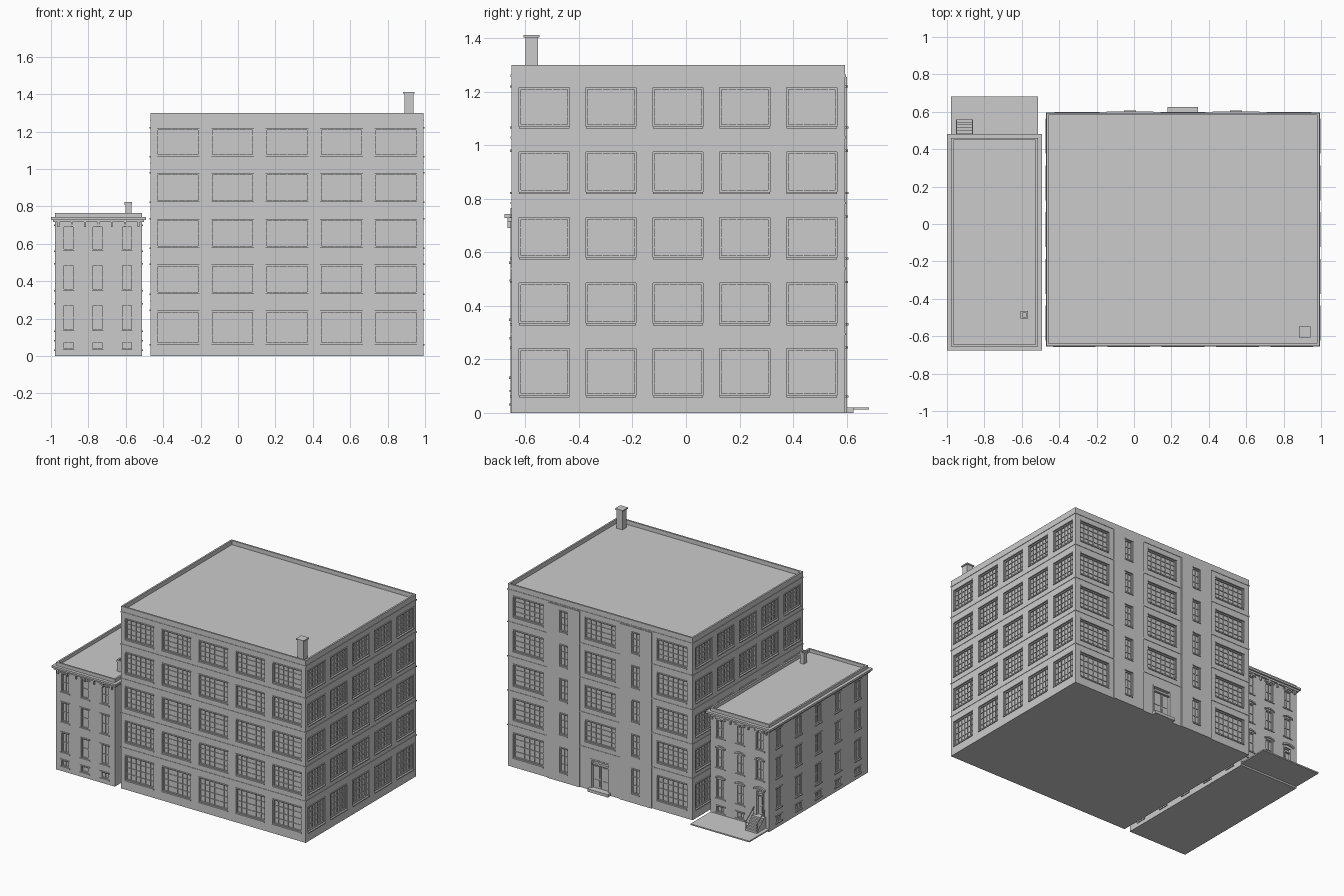
import bpy, bmesh, math
from mathutils import Vector

if "Cube" in bpy.data.objects:
    bpy.data.objects.remove(bpy.data.objects["Cube"])

grey = bpy.data.materials.new("pale_grey")
grey.diffuse_color = (0.6, 0.6, 0.6, 1)
grey.use_nodes = True
grey.node_tree.nodes["Principled BSDF"].inputs["Base Color"].default_value = grey.diffuse_color
parts = {}


def bag(name):
    if name not in parts:
        parts[name] = bmesh.new()
    return parts[name]


def box(name, x0, x1, y0, y1, z0, z1):
    bm = bag(name)
    vs = bmesh.ops.create_cube(bm, size=1)["verts"]
    for v in vs:
        v.co = Vector(((x0 + x1) / 2 + v.co.x * abs(x1 - x0),
                       (y0 + y1) / 2 + v.co.y * abs(y1 - y0),
                       (z0 + z1) / 2 + v.co.z * (z1 - z0)))


class Wall:
    """A vertical wall plane; d is the distance outwards from it."""
    def __init__(self, axis, sign, plane):
        self.axis, self.sign, self.plane = axis, sign, plane

    def box(self, name, u0, u1, z0, z1, d0, d1):
        a, b = self.plane + self.sign * d0, self.plane + self.sign * d1
        if self.axis == "x":
            box(name, a, b, u0, u1, z0, z1)
        else:
            box(name, u0, u1, a, b, z0, z1)

    def hood(self, name, u, w, z, rise, thick, d):
        # segmental arch made of short extruded pieces
        bm, n, rings = bag(name), 6, []
        for i in range(n + 1):
            t = i / n * 2 - 1
            h = z + rise * (1 - t * t)
            ring = []
            for dd, zz in ((-0.002, h), (d, h), (d, h + thick), (-0.002, h + thick)):
                p = self.plane + self.sign * dd
                q = u + t * w / 2
                ring.append(bm.verts.new((p, q, zz) if self.axis == "x" else (q, p, zz)))
            rings.append(ring)
        for a, b in zip(rings, rings[1:]):
            for k in range(4):
                bm.faces.new((a[k], a[(k + 1) % 4], b[(k + 1) % 4], b[k]))
        bm.faces.new(rings[0])
        bm.faces.new(rings[-1])

    def window(self, pre, u, w, z0, z1, cols, rows, frame=0.007, bar=0.003,
               ledge=0.0, depth=0.015, arched=False):
        a, b = u - w / 2, u + w / 2
        self.box(pre + "_cutter", a, b, z0, z1, -depth, 0.05)
        f, e, lo, hi = pre + "_window_frames", 0.001, -depth - 0.002, -depth + 0.009
        self.box(f, a - e, a + frame, z0, z1, lo, hi)
        self.box(f, b - frame, b + e, z0, z1, lo, hi)
        self.box(f, a, b, z0 - e, z0 + frame, lo, hi)
        self.box(f, a, b, z1 - frame, z1 + e, lo, hi)
        for i in range(1, cols):
            c = a + w * i / cols
            self.box(f, c - bar / 2, c + bar / 2, z0, z1, lo, hi - 0.004)
        for i in range(1, rows):
            c = z0 + (z1 - z0) * i / rows
            self.box(f, a, b, c - bar / 2, c + bar / 2, lo, hi - 0.004)
        # sill and lintel
        s = pre + "_sills_and_lintels"
        self.box(s, a - ledge, b + ledge, z0 - 0.008, z0, -0.002, 0.006)
        if arched:
            self.hood(s, u, w + 2 * ledge, z1, 0.012, 0.01, 0.008)
        else:
            self.box(s, a - ledge, b + ledge, z1, z1 + 0.008, -0.002, 0.005)

    def door(self, pre, u, w, z0, z1, leaves, transom):
        a, b = u - w / 2, u + w / 2
        n = pre + "_door"
        self.box(pre + "_cutter", a, b, z0, z1, -0.02, 0.05)
        self.box(n, a, a + 0.01, z0, z1, -0.022, 0.003)
        self.box(n, b - 0.01, b, z0, z1, -0.022, 0.003)
        self.box(n, a, b, z1 - 0.01, z1, -0.022, 0.003)
        self.box(n, a, b, z1 - transom - 0.006, z1 - transom, -0.022, -0.002)
        lw = (w - 0.02) / leaves
        for i in range(leaves):
            c = a + 0.01 + lw * i
            self.box(n, c + 0.002, c + lw - 0.002, z0, z1 - transom, -0.022, -0.014)
            self.box(n, c + 0.012, c + lw - 0.012, z0 + 0.015, z0 + 0.06, -0.016, -0.011)
            self.box(n, c + 0.012, c + lw - 0.012, z0 + 0.075, z1 - transom - 0.015, -0.016, -0.011)


def parapet(name, x0, x1, y0, y1, z0, z1, t):
    box(name, x0, x1, y0, y0 + t, z0, z1)
    box(name, x0, x1, y1 - t, y1, z0, z1)
    box(name, x0, x0 + t, y0 + t, y1 - t, z0, z1)
    box(name, x1 - t, x1, y0 + t, y1 - t, z0, z1)


# ---- Large block ----
X0, X1, Y0, Y1 = -0.468, 0.991, -0.652, 0.594
box("large_body", X0, X1, Y0, Y1, 0, 1.27)
parapet("large_parapet", X0, X1, Y0, Y1, 1.27, 1.30, 0.012)
front, back = Wall("y", -1, Y0), Wall("y", 1, Y1)
right, left = Wall("x", 1, X1), Wall("x", -1, X0)
bay_front = Wall("y", 1, Y1 + 0.007)
rows = [(0.065, 0.24), (0.335, 0.485), (0.58, 0.73), (0.825, 0.975), (1.07, 1.215)]
for r, (z0, z1) in enumerate(rows):
    for i in range(-2, 3):
        front.window("large", 0.262 + i * 0.291, 0.228, z0, z1, 6, 4)
        for side in (left, right):
            side.window("large", -0.03 + i * 0.25, 0.188, z0, z1, 6, 4)
    for i in (-1, 0, 1):
        if r or i:
            back.window("large", 0.262 + i * 0.567, 0.24, z0, z1, 6, 4)
    for i in (-1, 1):
        bay_front.window("large", 0.262 + i * 0.284, 0.064, z0, z1, 2, 3)
back.door("large", 0.262, 0.15, 0.02, 0.225, 2, 0.035)
box("large_door_step", 0.18, 0.342, Y1 - 0.005, 0.625, 0, 0.02)
# projecting back bays
for i, s in enumerate((-1, 1)):
    c = 0.262 + s * 0.284
    box("large_bay_%d" % i, c - 0.125, c + 0.125, Y1 - 0.004, Y1 + 0.007, 0, 1.255)
# slim courses at each floor
for z in (0.29, 0.535, 0.78, 1.025, 1.255):
    e = 0.003
    parapet("large_floor_courses", X0 - e, X1 + e, Y0 - e, Y1 + e, z, z + 0.008, 0.006)
# chimney
box("large_chimney", 0.89, 0.937, -0.6, -0.553, 1.26, 1.403)
box("large_chimney_cap", 0.883, 0.943, -0.607, -0.547, 1.403, 1.412)

# ---- Small house ----
x0, x1, y0, y1 = -0.978, -0.514, -0.655, 0.46
box("house_body", x0, x1, y0, y1, 0, 0.742)
parapet("house_parapet", x0, x1, y0, y1, 0.742, 0.765, 0.012)
parapet("house_cornice", -1.0, -0.492, -0.677, 0.482, 0.728, 0.742, 0.03)
parapet("house_cornice", -0.99, -0.502, -0.667, 0.472, 0.715, 0.728, 0.02)
hf, hb = Wall("y", -1, y0), Wall("y", 1, y1)
hl, hr = Wall("x", -1, x0), Wall("x", 1, x1)
house_rows = [(0.135, 0.275), (0.352, 0.49), (0.565, 0.695)]
ends = [-0.905, -0.75, -0.594]
sides = [-0.54 + i * 0.222 for i in range(5)]
for wall, spots in ((hf, ends), (hb, ends), (hl, sides), (hr, sides)):
    for u in spots:
        entrance = wall is hb and u == ends[0]
        for r, (z0, z1) in enumerate(house_rows):
            if not (entrance and r == 0):
                wall.window("house", u, 0.06, z0, z1, 2, 2, 0.006, 0.004, 0.009, 0.012, wall is hb)
        if not entrance:
            wall.window("house", u, 0.06, 0.035, 0.078, 2, 1, 0.006, 0.004, 0.009, 0.012)
hb.door("house", ends[0], 0.066, 0.1, 0.28, 1, 0.035)
hb.hood("house_door_hood", ends[0], 0.09, 0.28, 0.012, 0.012, 0.014)
# cornice brackets
for i in range(7):
    u = -0.96 + i * 0.0713
    for wall in (hf, hb):
        wall.box("house_brackets", u - 0.005, u + 0.005, 0.69, 0.717, -0.002, 0.011)
# chimney with open flue
box("house_chimney", -0.602, -0.57, -0.502, -0.47, 0.735, 0.808)
parapet("house_chimney_rim", -0.606, -0.566, -0.506, -0.466, 0.808, 0.824, 0.01)
# yard slab and entrance stairs with railings
box("yard_slab", x0, x1, y1 - 0.01, 0.683, 0.012, 0.021)
for i in range(6):
    box("house_stairs", -0.952, -0.86, y1 - 0.002, 0.56 - i * 0.0145,
        0.021 + i * 0.0132, 0.021 + (i + 1) * 0.0132)
bm = bag("house_railings")
for x in (-0.949, -0.863):
    box("house_railings", x - 0.002, x + 0.002, 0.552, 0.556, 0.034, 0.085)
    box("house_railings", x - 0.002, x + 0.002, 0.466, 0.470, 0.1, 0.15)
    vs = bmesh.ops.create_cube(bm, size=1)["verts"]
    for v in vs:  # sloping handrail
        y = 0.511 + v.co.y * 0.09
        v.co = (x + v.co.x * 0.005, y, 0.085 + (0.554 - y) * 0.75 + v.co.z * 0.005)

# ---- Turn the collected parts into objects ----
objs = {}
for name, bm in parts.items():
    bmesh.ops.recalc_face_normals(bm, faces=bm.faces)
    me = bpy.data.meshes.new(name)
    bm.to_mesh(me)
    bm.free()
    me.materials.append(grey)
    objs[name] = bpy.data.objects.new(name, me)
    bpy.context.collection.objects.link(objs[name])

# carve the window and door recesses
for pre, targets in (("large", ("large_body", "large_bay_0", "large_bay_1", "large_floor_courses")),
                     ("house", ("house_body",))):
    cutter = objs[pre + "_cutter"]
    cutter.hide_render = True
    cutter.hide_set(True)
    for t in targets:
        mod = objs[t].modifiers.new("recesses", "BOOLEAN")
        mod.operation, mod.solver, mod.object = "DIFFERENCE", "EXACT", cutter
# the courses clear every opening, so they stay uncut
objs["large_floor_courses"].modifiers.clear()
